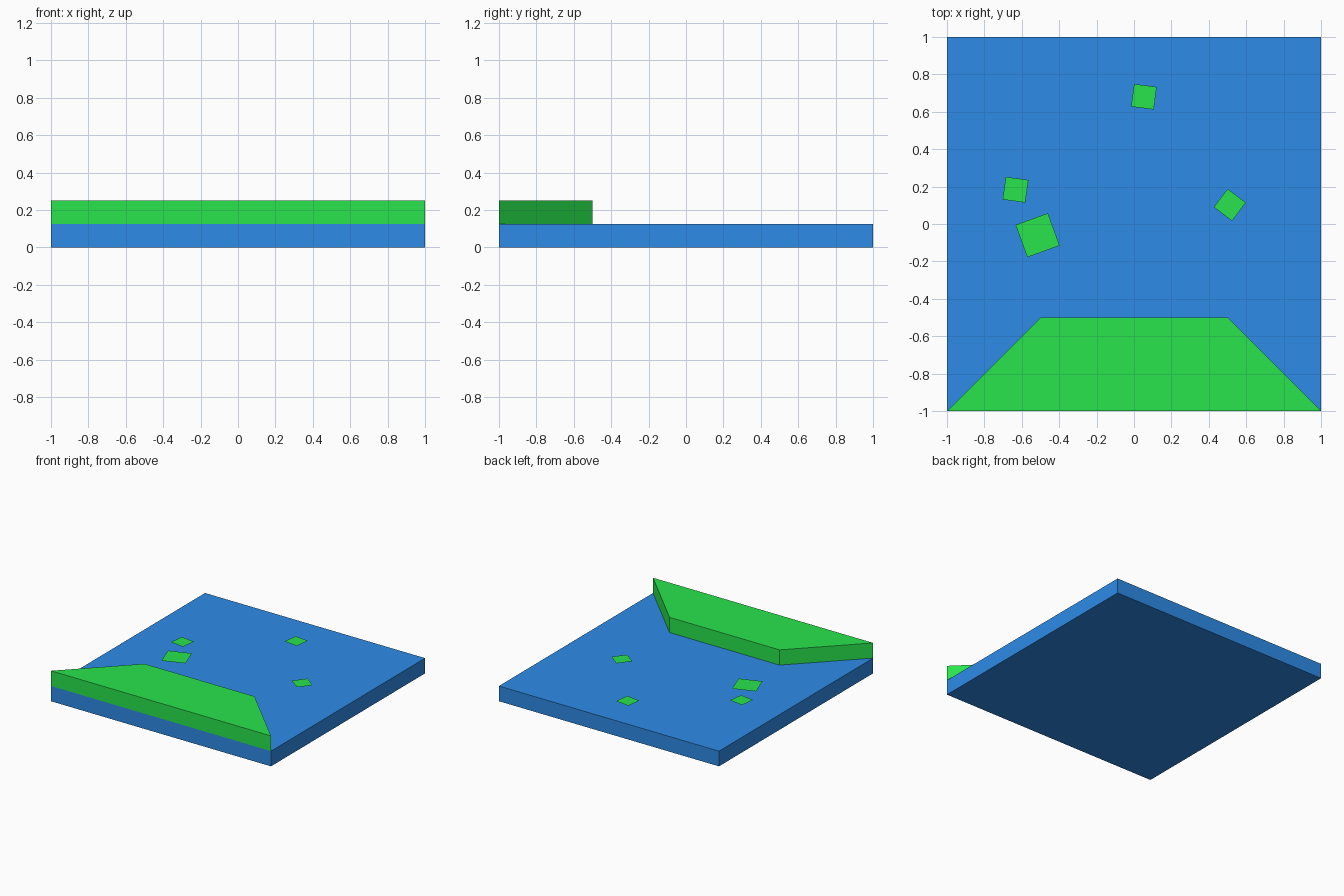
import bpy, bmesh, math

if "Cube" in bpy.data.objects:
    bpy.data.objects.remove(bpy.data.objects["Cube"])


def material(name, rgb):
    m = bpy.data.materials.new(name)
    m.diffuse_color = (*rgb, 1)
    m.use_nodes = True
    m.node_tree.nodes["Principled BSDF"].inputs["Base Color"].default_value = m.diffuse_color
    return m


BLUE = material("water_blue", (0.027, 0.258, 0.8))
GREEN = material("grass_green", (0.022, 0.78, 0.073))


def prism(name, outline, z0, z1, mat):
    """Extrude a flat outline from z0 up to z1 (a flat sheet if they match)."""
    bm = bmesh.new()
    base = bm.faces.new([bm.verts.new((x, y, z0)) for x, y in outline])
    if z1 > z0:
        top = bmesh.ops.extrude_face_region(bm, geom=[base], use_keep_orig=True)["geom"]
        for v in top:
            if isinstance(v, bmesh.types.BMVert):
                v.co.z = z1
        bmesh.ops.recalc_face_normals(bm, faces=bm.faces)
    me = bpy.data.meshes.new(name)
    bm.to_mesh(me)
    bm.free()
    me.materials.append(mat)
    ob = bpy.data.objects.new(name, me)
    bpy.context.collection.objects.link(ob)
    return ob


def square(cx, cy, side, degrees):
    r = side / math.sqrt(2)
    return [(cx + r * math.cos(math.radians(degrees + 45 + 90 * i)),
             cy + r * math.sin(math.radians(degrees + 45 + 90 * i))) for i in range(4)]


TOP = 0.125

# Water slab
prism("water_slab", square(0, 0, 2, 0), 0, TOP, BLUE)

# Raised bank along the front edge
prism("grass_bank", [(-1, -1), (1, -1), (0.5, -0.5), (-0.5, -0.5)], TOP, 0.25, GREEN)

# Flat floating leaves just above the water: centre x, centre y, side, rotation
leaves = [(0.053, 0.68, 0.122, -7.5), (-0.633, 0.183, 0.122, -8),
          (-0.515, -0.06, 0.184, 20), (0.512, 0.102, 0.122, -37)]
for i, leaf in enumerate(leaves, 1):
    prism(f"floating_leaf_{i}", square(*leaf), TOP + 0.009, TOP + 0.009, GREEN)
